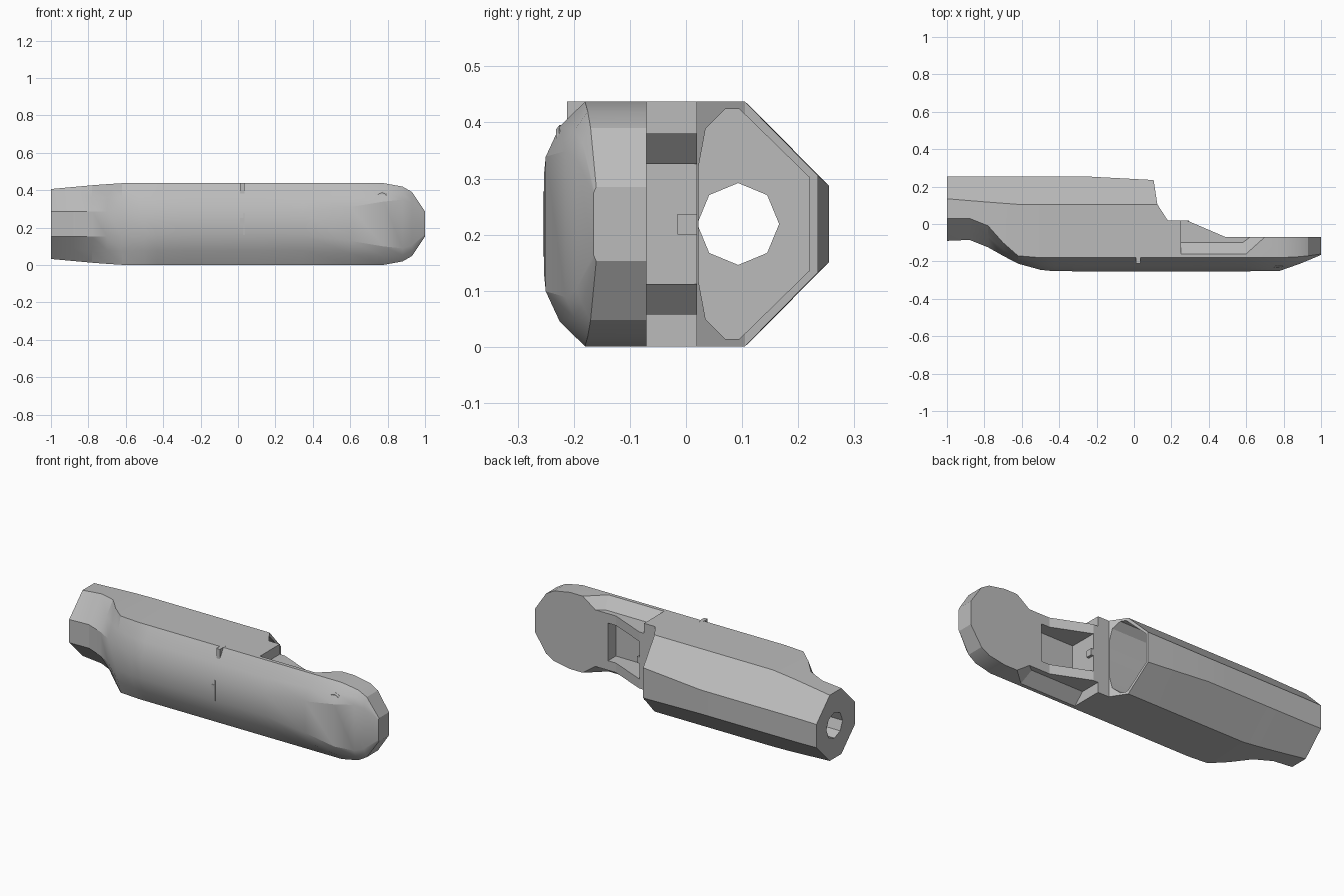
import bpy, bmesh, math

cube = bpy.data.objects.get("Cube")
if cube:
    bpy.data.objects.remove(cube, do_unlink=True)

MID = 0.219  # height of the symmetry plane

grey = bpy.data.materials.new("plain grey")
grey.use_nodes = True
grey.diffuse_color = (0.5, 0.5, 0.5, 1)
grey.node_tree.nodes["Principled BSDF"].inputs["Base Color"].default_value = (0.5, 0.5, 0.5, 1)


def loft(name, rings):
    """Closed solid through equal-sized rings of points."""
    bm = bmesh.new()
    loops = [[bm.verts.new(p) for p in ring] for ring in rings]
    n = len(loops[0])
    for a, b in zip(loops, loops[1:]):
        for i in range(n):
            j = (i + 1) % n
            bm.faces.new((a[i], a[j], b[j], b[i]))
    bm.faces.new(loops[0])
    bm.faces.new(loops[-1])
    bmesh.ops.recalc_face_normals(bm, faces=bm.faces)
    mesh = bpy.data.meshes.new(name)
    bm.to_mesh(mesh)
    bm.free()
    ob = bpy.data.objects.new(name, mesh)
    bpy.context.collection.objects.link(ob)
    mesh.materials.append(grey)
    return ob


def prism_z(name, outline, z0, z1):
    return loft(name, [[(x, y, z) for x, y in outline] for z in (z0, z1)])


def prism_x(name, outline, x0, x1):
    return loft(name, [[(x, y, z) for y, z in outline] for x in (x0, x1)])


def box(name, x0, x1, y0, y1, z0, z1):
    return prism_z(name, [(x0, y0), (x1, y0), (x1, y1), (x0, y1)], z0, z1)


def cut(target, cutter):
    cutter.hide_render = True
    mod = target.modifiers.new("cut", 'BOOLEAN')
    mod.operation, mod.solver, mod.object = 'DIFFERENCE', 'EXACT', cutter
    bpy.context.view_layer.objects.active = target
    bpy.ops.object.modifier_apply(modifier=mod.name)
    bpy.data.objects.remove(cutter, do_unlink=True)


def section(x, back, back_half, back_edge, front_edge, front, front_half, half, bulge):
    """Long-octagon cross-section with a slightly rounded front."""
    mid_y = (front_edge + front) / 2 - bulge
    mid_h = (half + front_half) / 2 + bulge / 2
    upper = [(back, back_half), (back_edge, half), (front_edge, half),
             (mid_y, mid_h), (front, front_half)]
    return [(x, y, MID + h) for y, h in upper] + [(x, y, MID - h) for y, h in reversed(upper)]


# Main body: barrel at the back, flowing into the front grip and rounded end
stations = [
    (-1.00, .255, .066, .135, .03, -.09, .066, .187, 0),
    (-0.88, .255, .068, .125, .03, -.085, .067, .198, 0),
    (-0.78, .255, .068, .117, -.01, -.125, .068, .207, 0),
    (-0.70, .255, .068, .111, -.10, -.17, .068, .213, 0),
    (-0.62, .255, .068, .105, -.17, -.212, .068, .218, .002),
    (-0.50, .255, .068, .105, -.18, -.245, .06, .218, .006),
    (-0.43, .255, .068, .105, -.18, -.252, .058, .218, .008),
    (-0.27, .255, .068, .105, -.18, -.253, .058, .218, .008),
    (0.105, .235, .086, .105, -.18, -.253, .058, .218, .008),
    (0.35, .235, .086, .105, -.18, -.253, .06, .218, .006),
    (0.60, .235, .086, .105, -.18, -.253, .09, .218, .008),
    (0.78, .235, .086, .105, -.18, -.250, .12, .218, .010),
    (0.88, .235, .086, .105, -.175, -.215, .13, .200, .004),
    (0.93, .235, .086, .105, -.17, -.195, .115, .171, .002),
    (1.00, .235, .03, .105, -.16, -.165, .055, .066, 0),
]
body = loft("main_body", [section(*s) for s in stations])

# Stepped outline behind the grip
cut(body, prism_z("step_cutter", [
    (.1, .3), (.105, .235), (.125, .105), (.18, .02), (.28, .02),
    (.49, -.07), (1.1, -.07), (1.1, .3)], -.1, .6))

# Hollow barrel and the hole through its end
half = [(.022, .10), (.035, .17), (.07, .205), (.095, .205), (.22, .083)]
hollow = [(y, MID + h) for y, h in half] + [(y, MID - h) for y, h in reversed(half)]
cut(body, prism_x("hollow_cutter", hollow, -.6, .3))
octagon = [(math.cos(i * math.pi / 4), math.sin(i * math.pi / 4)) for i in range(8)]
cut(body, prism_x("hole_cutter", [(.093 + .073 * c, MID + .073 * s) for c, s in octagon], -1.2, -.5))

# Pocket between the two arms
cut(body, box("pocket_cutter", .28, .54, -.14, .1, .112, .326))

# Chamfered recess outside each arm, above and below
inner = [(.25, .1), (.25, -.10), (.58, -.10), (.62, -.07), (.82, .1)]
outer = [(.25, .1), (.25, -.16), (.60, -.16), (.70, -.07), (.90, .1)]
for side in (1, -1):
    cut(body, loft("recess_cutter", [
        [(x, y, MID + side * h) for x, y in ring]
        for ring, h in ((inner, .161), (outer, .2185), (outer, .3))]))

bpy.ops.object.select_all(action='DESELECT')
body.select_set(True)
bpy.context.view_layer.objects.active = body
bpy.ops.object.shade_smooth_by_angle(angle=math.radians(22))

# Small fittings
box("latch_tab", .012, .034, -.212, -.16, .38, .4375)
box("latch_pin", .012, .03, -.2545, -.23, .215, .25)
box("seam_strip", .03, .034, -.2545, -.23, .161, .277)
box("connector", .27, .295, -.015, .02, .2, .237)
loft("round_button", [[(.77 + r * c, y, .36 + r * s) for c, s in octagon]
                      for y, r in ((-.18, .035), (-.226, .035), (-.232, .027))])
